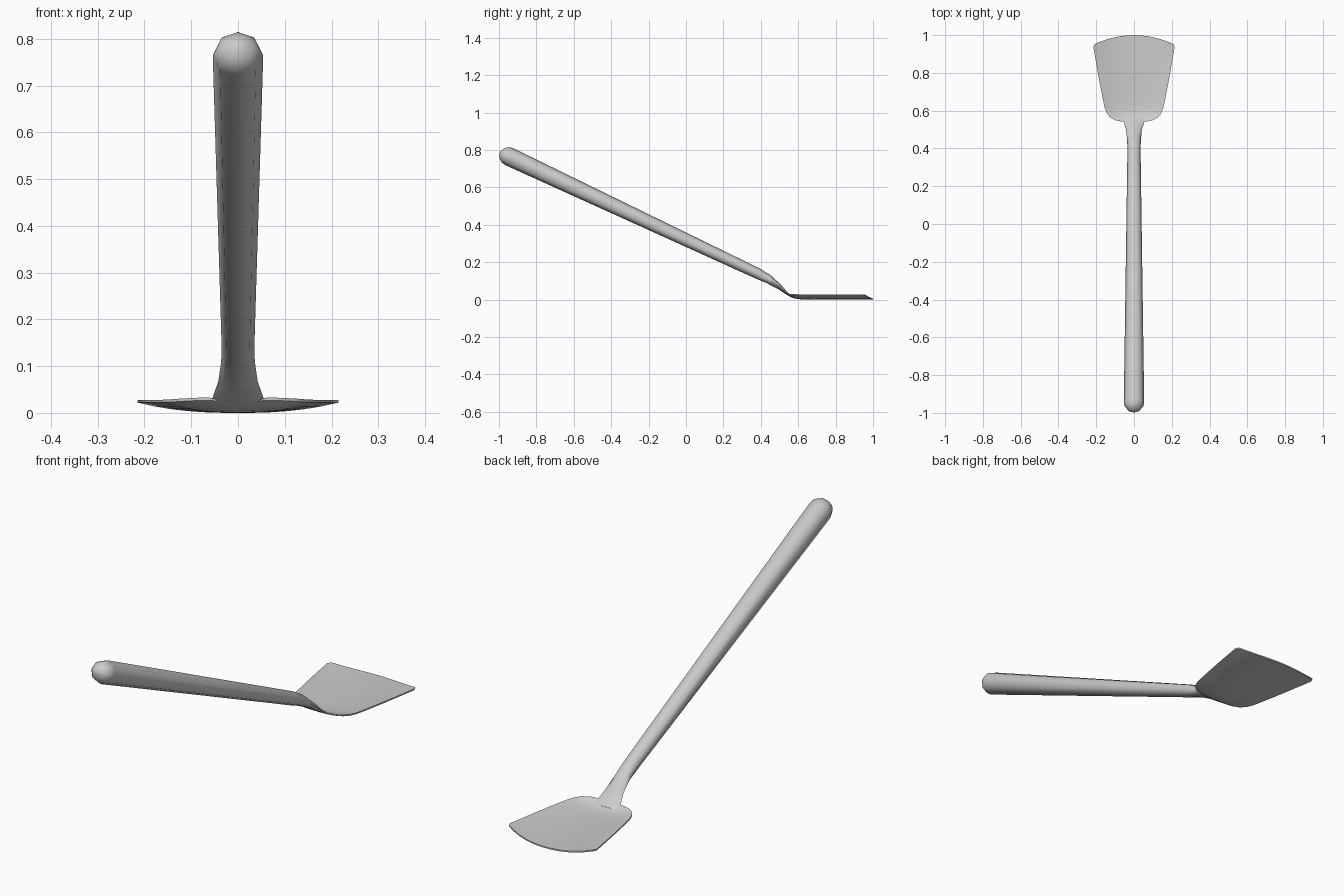
import bpy, bmesh, math
from mathutils import Vector

if "Cube" in bpy.data.objects:
    bpy.data.objects.remove(bpy.data.objects["Cube"])

grey = bpy.data.materials.new("plain_grey")
grey.use_nodes = True
grey.diffuse_color = (0.6, 0.6, 0.6, 1)
grey.node_tree.nodes["Principled BSDF"].inputs["Base Color"].default_value = (0.6, 0.6, 0.6, 1)


def finish(name, bm, angle):
    bmesh.ops.recalc_face_normals(bm, faces=bm.faces)
    mesh = bpy.data.meshes.new(name)
    bm.to_mesh(mesh)
    bm.free()
    mesh.materials.append(grey)
    obj = bpy.data.objects.new(name, mesh)
    bpy.context.collection.objects.link(obj)
    bpy.ops.object.select_all(action='DESELECT')
    obj.select_set(True)
    bpy.context.view_layer.objects.active = obj
    bpy.ops.object.shade_smooth_by_angle(angle=math.radians(angle))
    return obj


# Handle: eight-sided rings along the shaft, flattening into the neck
SIDES = 8
axis = Vector((0, 0.903, -0.429))
butt = Vector((0, -0.945, 0.764))
stations = []                       # centre, half width, half depth
for a in (75, 50, 25):              # rounded butt end
    c, s = math.cos(math.radians(a)), math.sin(math.radians(a))
    stations.append((butt - axis * 0.054 * s, 0.054 * c, 0.05 * c))
stations.append((butt, 0.054, 0.05))
for y, z, w, d in [(0.38, 0.141, 0.035, 0.029), (0.44, 0.11, 0.036, 0.024),
                   (0.5, 0.068, 0.042, 0.014), (0.535, 0.036, 0.053, 0.007),
                   (0.565, 0.015, 0.06, 0.004)]:
    stations.append((Vector((0, y, z)), w, d))

bm = bmesh.new()
rings = []
for i, (p, w, d) in enumerate(stations):
    if i < 4:
        t = axis
    else:
        t = (stations[min(i + 1, len(stations) - 1)][0] - stations[i - 1][0]).normalized()
    up = Vector((1, 0, 0)).cross(t)
    rings.append([bm.verts.new(p + Vector((w * math.cos(k * math.tau / SIDES), 0, 0))
                               + up * d * math.sin(k * math.tau / SIDES))
                  for k in range(SIDES)])
for a, b in zip(rings, rings[1:]):
    for k in range(SIDES):
        n = (k + 1) % SIDES
        bm.faces.new((a[k], a[n], b[n], b[k]))
bm.faces.new(rings[-1])
tip = bm.verts.new(butt - axis * 0.056)
for k in range(SIDES):
    bm.faces.new((tip, rings[0][k], rings[0][(k + 1) % SIDES]))
finish("handle", bm, 60)

# Blade: shallow dished sheet; each row has centre y, half width, edge setback, lift
rows = [(0.543, 0.07, 0.0, 0.025), (0.55, 0.1, 0.0, 0.019), (0.563, 0.125, 0.0, 0.012),
        (0.585, 0.143, 0.0, 0.005), (0.615, 0.155, 0.0, 0.001), (0.66, 0.165, 0.0, 0.0),
        (0.8, 0.189, 0.015, 0.0), (0.975, 0.215, 0.038, 0.0), (1.0, 0.208, 0.047, 0.0)]
COLS = 12
THICK = 0.006
bm = bmesh.new()
layers = []
for h in (0, THICK):
    grid = []
    for y, w, back, lift in rows:
        line = []
        for k in range(COLS + 1):
            u = 2 * k / COLS - 1
            bowl = (0.022 - 0.8 * lift) * abs(u) ** 2.5
            line.append(bm.verts.new((w * u, y - back * u * u, h + lift + bowl)))
        grid.append(line)
    for a, b in zip(grid, grid[1:]):
        for k in range(COLS):
            bm.faces.new((a[k], a[k + 1], b[k + 1], b[k]))
    layers.append(grid)


def border(g):
    return g[0] + [r[-1] for r in g[1:]] + g[-1][-2::-1] + [r[0] for r in g[-2:0:-1]]


low, high = (border(g) for g in layers)
for k in range(len(low)):
    n = (k + 1) % len(low)
    bm.faces.new((low[k], low[n], high[n], high[k]))
finish("blade", bm, 40)
